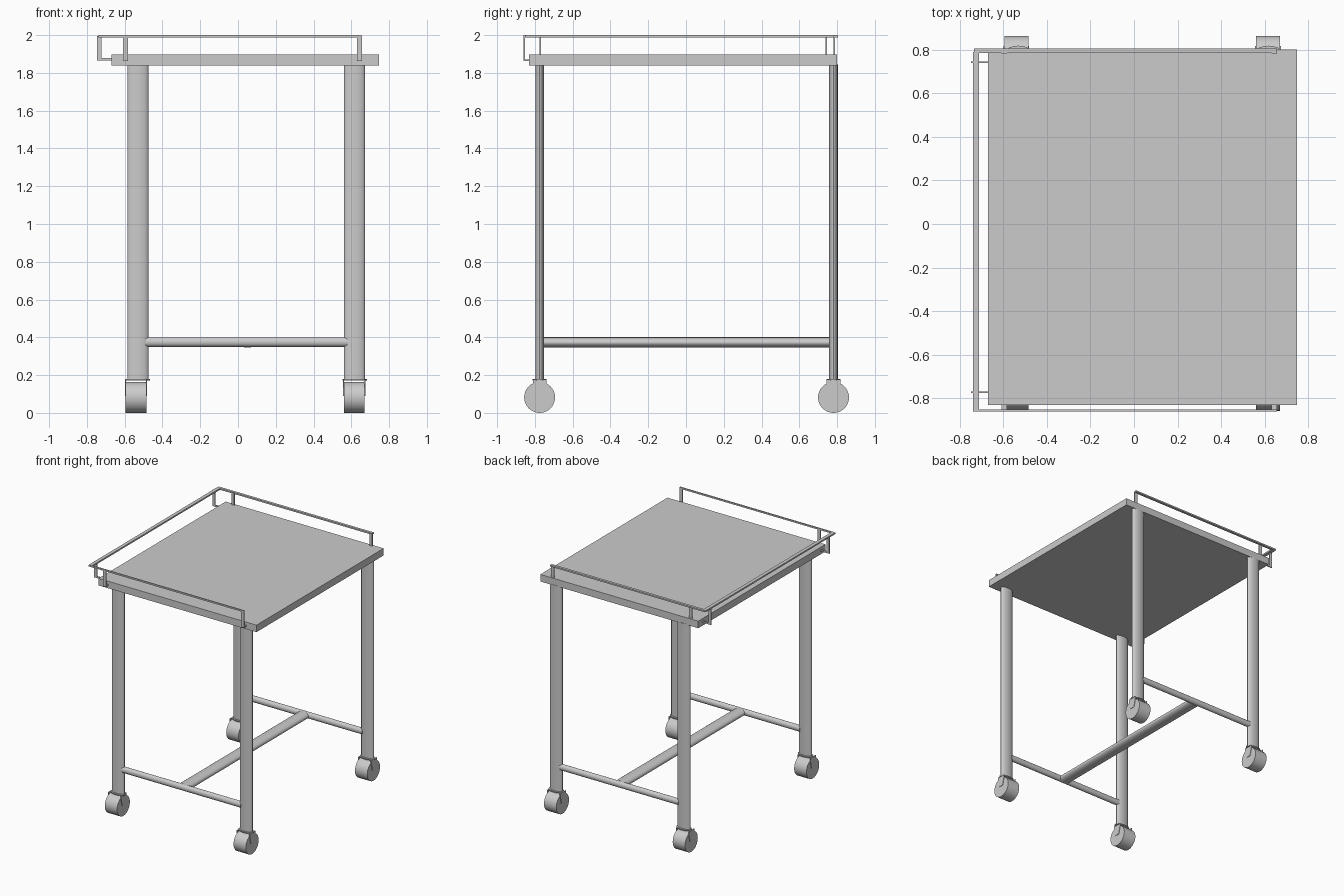
import bpy, math
from mathutils import Vector

if "Cube" in bpy.data.objects:
    bpy.data.objects.remove(bpy.data.objects["Cube"])


def box(name, x0, x1, y0, y1, z0, z1):
    bpy.ops.mesh.primitive_cube_add(size=1, location=((x0 + x1) / 2, (y0 + y1) / 2, (z0 + z1) / 2))
    ob = bpy.context.object
    ob.name = name
    ob.scale = (x1 - x0, y1 - y0, z1 - z0)
    bpy.ops.object.transform_apply(location=False, rotation=False, scale=True)
    return ob


def tube(name, a, b, w, d, verts=24):
    """Elliptical bar from a to b; w and d are the section's full widths."""
    a, b = Vector(a), Vector(b)
    bpy.ops.mesh.primitive_cylinder_add(vertices=verts, radius=0.5, depth=(b - a).length)
    ob = bpy.context.object
    ob.name = name
    ob.scale = (w, d, 1)
    bpy.ops.object.transform_apply(scale=True)
    axis = b - a
    if abs(axis.x) > 0.1:
        ob.rotation_euler = (0, math.pi / 2, 0)
    elif abs(axis.y) > 0.1:
        ob.rotation_euler = (math.pi / 2, 0, 0)
    ob.location = (a + b) / 2
    bpy.ops.object.shade_smooth_by_angle(angle=math.radians(35))
    return ob


def prism_x(name, pts, x0, x1):
    """Extrude a (y, z) outline along x."""
    n = len(pts)
    verts = [(x, y, z) for x in (x0, x1) for y, z in pts]
    faces = [tuple(range(n))[::-1], tuple(range(n, 2 * n))]
    faces += [(i, (i + 1) % n, n + (i + 1) % n, n + i) for i in range(n)]
    me = bpy.data.meshes.new(name)
    me.from_pydata(verts, [], faces)
    ob = bpy.data.objects.new(name, me)
    bpy.context.collection.objects.link(ob)
    return ob


# Table top
box("table_top", -0.67, 0.747, -0.83, 0.80, 1.84, 1.897)

# Legs with castors
for side, lx, wx in (("left", -0.53, -0.54), ("right", 0.617, 0.615)):
    for end, y in (("front", -0.775), ("back", 0.781)):
        tag = f"{end}_{side}"
        tube(f"leg_{tag}", (lx, y, 0.175), (lx, y, 1.845), 0.112, 0.046)
        tube(f"castor_wheel_{tag}", (wx - 0.055, y, 0.082), (wx + 0.055, y, 0.082), 0.164, 0.164, 32)
        tube(f"castor_plate_{tag}", (lx, y, 0.172), (lx, y, 0.18), 0.13, 0.074, 20)
        # Tapered fork cheeks
        for s in (-1, 1):
            prism_x(f"castor_fork_{tag}",
                    [(y - 0.036, 0.176), (y - 0.036, 0.155), (y - 0.02, 0.09),
                     (y + 0.02, 0.09), (y + 0.036, 0.155), (y + 0.036, 0.176)],
                    wx + s * 0.056 - 0.003, wx + s * 0.056 + 0.003)

# H-shaped stretcher
for end, y in (("front", -0.775), ("back", 0.781)):
    tube(f"side_stretcher_{end}", (-0.49, y, 0.375), (0.58, y, 0.375), 0.05, 0.042)
centre = tube("centre_stretcher", (0.05, -0.77, 0.373), (0.05, 0.775, 0.373), 0.10, 0.055)

# Guard rail strips round three sides
box("rail_left", -0.738, -0.71, -0.86, 0.79, 1.988, 2.0)
box("rail_front", -0.735, 0.655, -0.861, -0.85, 1.988, 2.0)
box("rail_back", -0.735, 0.655, 0.784, 0.805, 1.988, 2.0)

# Front and back rail posts, with small feet into the table edge at the front
for x in (-0.595, 0.643):
    box("rail_post_front", x - 0.013, x + 0.013, -0.861, -0.852, 1.862, 1.995)
    box("rail_foot_front", x - 0.013, x + 0.013, -0.858, -0.828, 1.862, 1.872)
    box("rail_post_back", x - 0.013, x + 0.013, 0.782, 0.79, 1.87, 1.995)

# Left rail posts with hooked feet
for y in (-0.772, 0.742):
    box("rail_post_left", -0.747, -0.722, y - 0.004, y + 0.004, 1.865, 1.995)
    box("rail_foot_left", -0.747, -0.668, y - 0.004, y + 0.004, 1.865, 1.878)
